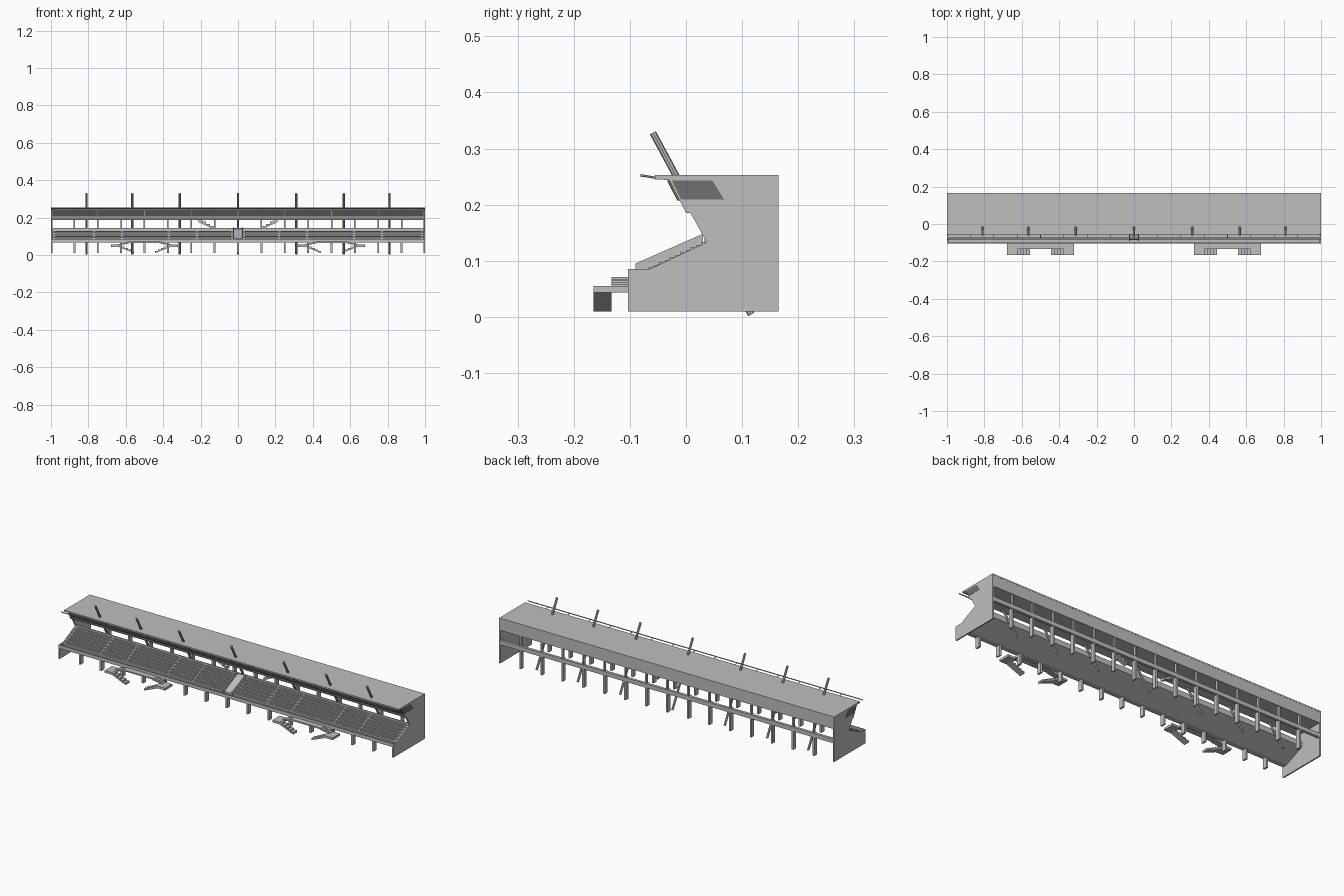
import bpy, bmesh, math
from mathutils import Vector

cube = bpy.data.objects.get("Cube")
if cube:
    bpy.data.objects.remove(cube, do_unlink=True)


def material(name, v):
    m = bpy.data.materials.new(name)
    m.use_nodes = True
    m.diffuse_color = (v, v, v, 1)
    m.node_tree.nodes["Principled BSDF"].inputs["Base Color"].default_value = (v, v, v, 1)
    return m


grey = material("concrete grey", 0.52)
glass = material("dark window glass", 0.16)


def finish(name, bm, mat):
    bmesh.ops.recalc_face_normals(bm, faces=bm.faces)
    me = bpy.data.meshes.new(name)
    bm.to_mesh(me)
    bm.free()
    me.materials.append(mat)
    ob = bpy.data.objects.new(name, me)
    bpy.context.collection.objects.link(ob)
    return ob


def add_prism(bm, points, start, end, axis="x"):
    """Extrude a yz outline along x, or an xz outline along y."""
    def place(p, t):
        return (t, p[0], p[1]) if axis == "x" else (p[0], t, p[1])
    a = [bm.verts.new(place(p, start)) for p in points]
    b = [bm.verts.new(place(p, end)) for p in points]
    bm.faces.new(a)
    bm.faces.new(b[::-1])
    for i in range(len(a)):
        j = (i + 1) % len(a)
        bm.faces.new((a[i], b[i], b[j], a[j]))


def add_box(bm, x0, x1, y0, y1, z0, z1):
    add_prism(bm, [(y0, z0), (y1, z0), (y1, z1), (y0, z1)], x0, x1)


def add_bar(bm, p, q, r, sides=8):
    p, q = Vector(p), Vector(q)
    geo = bmesh.ops.create_cone(bm, cap_ends=True, segments=sides, radius1=r,
                                radius2=r, depth=(q - p).length)
    rot = (q - p).to_track_quat("Z", "Y").to_matrix()
    for v in geo["verts"]:
        v.co = rot @ v.co + (p + q) / 2


END = 0.999
BAYS = [i / 8 for i in range(-7, 8)]

# End walls with the notch open to the seating
wall = [(-0.103, 0.01), (0.165, 0.01), (0.165, 0.253), (-0.055, 0.253),
        (-0.055, 0.245), (-0.03, 0.244), (0, 0.185), (0.008, 0.185),
        (0.037, 0.133), (-0.065, 0.085), (-0.103, 0.085)]
bm = bmesh.new()
for s in (-1, 1):
    add_prism(bm, wall, s * END, s * (END - 0.007))
finish("end_walls", bm, grey)

# Roof slab and the enclosed gallery below it
bm = bmesh.new()
add_box(bm, -END, END, -0.055, 0.165, 0.245, 0.253)
finish("roof", bm, grey)
bm = bmesh.new()
add_prism(bm, [(-0.03, 0.2449), (0, 0.187), (0.1645, 0.187), (0.1645, 0.2449)],
          -0.993, 0.993)
finish("gallery", bm, grey)

# Front window strip following the sloped gallery face, and end windows
bm = bmesh.new()
add_prism(bm, [(-0.033, 0.243), (-0.0145, 0.207), (-0.01, 0.207), (-0.027, 0.243)],
          -0.992, 0.992)
for s in (-1, 1):
    add_prism(bm, [(-0.025, 0.243), (0.047, 0.243), (0.068, 0.209), (-0.009, 0.209)],
              s * 0.996, s)
finish("windows", bm, glass)
bm = bmesh.new()
for i in range(-3, 4):
    x = i / 4
    add_prism(bm, [(-0.034, 0.243), (-0.0155, 0.207), (-0.01, 0.207), (-0.027, 0.243)],
              x - 0.002, x + 0.002)
finish("window_mullions", bm, grey)

# Rail carried in front of the roof edge
bm = bmesh.new()
add_bar(bm, (-END, -0.079, 0.252), (END, -0.079, 0.252), 0.003, 6)
for x in BAYS:
    add_bar(bm, (x, -0.079, 0.252), (x, -0.054, 0.248), 0.002, 6)
finish("roof_rail", bm, grey)

# Leaning masts that run from the ground through the roof
bm = bmesh.new()
for x in (-0.81, -0.565, -0.312, 0, 0.312, 0.565, 0.81):
    add_bar(bm, (x, -0.059, 0.328), (x, 0.116, 0.004), 0.006)
finish("masts", bm, grey)

# Stepped terrace with a sloped underside
ROWS = 6
Y0, Y1, Z0, Z1 = -0.075, 0.037, 0.075, 0.128
run, rise = (Y1 - Y0) / ROWS, (Z1 - Z0) / ROWS
outline = [(-0.103, 0.066), (-0.103, 0.085), (-0.098, 0.085), (-0.098, Z0)]
for i in range(ROWS):
    outline += [(Y0 + i * run, Z0 + i * rise), (Y0 + i * run, Z0 + (i + 1) * rise)]
outline += [(Y1, Z1), (Y1, 0.115), (Y0, 0.066)]
bm = bmesh.new()
add_prism(bm, outline, -0.993, 0.993)
finish("terrace", bm, grey)

# Benches in blocks between the aisles, with the rear rail
bm = bmesh.new()
edges = [0.03, 0.22, 0.37, 0.62, 0.77, 0.985]
for a, b in zip(edges, edges[1:]):
    for s in (-1, 1):
        x0, x1 = sorted((s * (a + 0.008), s * (b - 0.008)))
        for i in range(ROWS):
            y, z = Y0 + (i + 0.45) * run, Z0 + (i + 1) * rise
            add_box(bm, x0, x1, y, y + 0.008, z + 0.001, z + 0.005)
            add_box(bm, x0, x1, y + 0.003, y + 0.006, z - 0.001, z + 0.002)
finish("benches", bm, grey)
bm = bmesh.new()
add_box(bm, -0.993, 0.993, 0.033, 0.037, 0.125, 0.143)
finish("rear_parapet", bm, grey)

# Raised central stair and the low walls beside it
bm = bmesh.new()
add_prism(bm, [(-0.085, 0.076), (-0.085, 0.088), (0.03, 0.14), (0.03, 0.128)], -0.022, 0.022)
for s in (-1, 1):
    add_prism(bm, [(-0.09, 0.075), (-0.09, 0.095), (0.03, 0.148), (0.03, 0.128)],
              s * 0.022, s * 0.028)
finish("central_stair", bm, grey)

# Columns, thin across the stand and deep along it
bm = bmesh.new()
for x in BAYS:
    add_box(bm, x - 0.005, x + 0.005, 0.14, 0.163, 0.01, 0.13)
    add_box(bm, x - 0.004, x + 0.004, 0.15, 0.163, 0.13, 0.188)
    add_box(bm, x - 0.005, x + 0.005, -0.1, -0.075, 0.01, 0.067)
finish("columns", bm, grey)
bm = bmesh.new()
add_box(bm, -0.993, 0.993, 0.15, 0.1645, 0.11, 0.132)
finish("rear_beam", bm, grey)


# Stairs: a sloped soffit with steps on top
def flight(top, bottom, thick=0.01, steps=5):
    dx, dz = (bottom[0] - top[0]) / steps, (bottom[1] - top[1]) / steps
    pts = [top]
    for i in range(1, steps + 1):
        x, z = top[0] + i * dx, top[1] + i * dz
        pts += [(x, z - dz), (x, z)]
    return pts + [(bottom[0], bottom[1] - 0.003), (top[0], top[1] - thick)]


bm = bmesh.new()
for side in (-0.5, 0.5):
    add_box(bm, side - 0.08, side + 0.08, -0.133, -0.103, 0.064, 0.071)
    for s in (-1, 1):
        def at(d, z):
            return (side + s * d, z)
        add_prism(bm, flight(at(0.08, 0.071), at(0.14, 0.055)), -0.133, -0.103, "y")
        x0, x1 = sorted((side + s * 0.135, side + s * 0.18))
        add_box(bm, x0, x1, -0.165, -0.103, 0.043, 0.055)
        add_prism(bm, flight(at(0.14, 0.054), at(0.055, 0.013)), -0.165, -0.133, "y")
finish("front_stairs", bm, grey)

# Inner stairs leading up to the gallery
bm = bmesh.new()
for s in (-1, 1):
    add_prism(bm, flight((s * 0.21, 0.19), (s * 0.11, 0.13), 0.014), 0.06, 0.085, "y")
finish("gallery_stairs", bm, grey)
